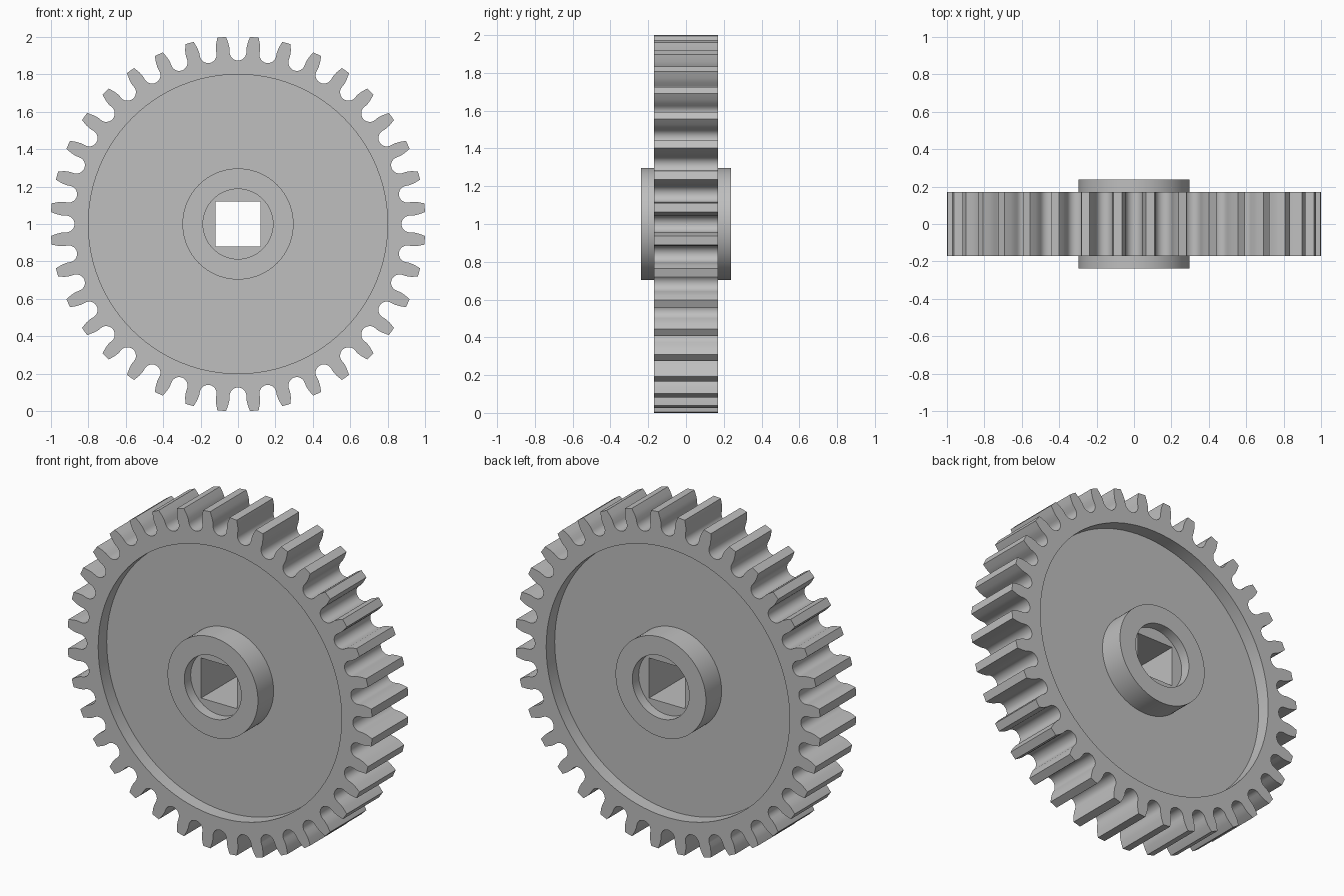
import bpy, bmesh, math

if "Cube" in bpy.data.objects:
    bpy.data.objects.remove(bpy.data.objects["Cube"])

TEETH = 36


def circle(r, n=96):
    return [(r * math.cos(2 * math.pi * i / n), r * math.sin(2 * math.pi * i / n)) for i in range(n)]


def gear_outline():
    # half of one tooth gap (sideways, radial): round root, then flaring flank
    half = [(0.045 * math.sin(a), 0.919 - 0.045 * math.cos(a))
            for a in (math.radians(d) for d in range(0, 91, 15))]
    half += [(0.0455, 0.94), (0.051, 0.965), (0.064, 1.0)]
    gap = [(-x, r) for x, r in reversed(half[1:])] + half
    pts = []
    for t in range(TEETH):
        a = 2 * math.pi * t / TEETH
        pts += [(x * math.cos(a) + r * math.sin(a), r * math.cos(a) - x * math.sin(a)) for x, r in gap]
    return pts


def stepped_solid(name, chain, material):
    """Join loops in turn: same profile makes a wall, same depth makes a flat ring."""
    bm = bmesh.new()
    loops = [(pts, y, [bm.verts.new((x, y, z + 1)) for x, z in pts]) for pts, y in chain]
    for i, (pts, y, vs) in enumerate(loops):
        pts2, y2, vs2 = loops[(i + 1) % len(loops)]
        n = len(vs)
        if pts is pts2:
            for k in range(n):
                j = (k + 1) % n
                bm.faces.new((vs[k], vs[j], vs2[j], vs2[k]))
        else:
            edges = []
            for ring in (vs, vs2):
                for k in range(len(ring)):
                    pair = (ring[k - 1], ring[k])
                    edges.append(bm.edges.get(pair) or bm.edges.new(pair))
            bmesh.ops.triangle_fill(bm, edges=edges, use_beauty=True, normal=(0, -1, 0))
    bmesh.ops.recalc_face_normals(bm, faces=bm.faces[:])
    mesh = bpy.data.meshes.new(name)
    bm.to_mesh(mesh)
    bm.free()
    mesh.materials.append(material)
    obj = bpy.data.objects.new(name, mesh)
    bpy.context.collection.objects.link(obj)
    bpy.context.view_layer.objects.active = obj
    obj.select_set(True)
    bpy.ops.object.shade_smooth_by_angle(angle=math.radians(30))
    return obj


grey = bpy.data.materials.new("grey")
grey.diffuse_color = (0.52, 0.52, 0.52, 1)
grey.use_nodes = True
grey.node_tree.nodes["Principled BSDF"].inputs["Base Color"].default_value = grey.diffuse_color

teeth = gear_outline()
recess = circle(0.80)
hub = circle(0.297)
bore = circle(0.187, 64)
square = [(-0.119, -0.119), (0.119, -0.119), (0.119, 0.119), (-0.119, 0.119)]

# front half from the teeth inward: rim, recessed web, hub, counterbore, square hole
front = [(teeth, -0.17), (recess, -0.17), (recess, -0.09), (hub, -0.09), (hub, -0.237),
         (bore, -0.237), (bore, -0.177), (square, -0.177)]
back = [(p, -y) for p, y in reversed(front)]
stepped_solid("gear_wheel", front + back, grey)
